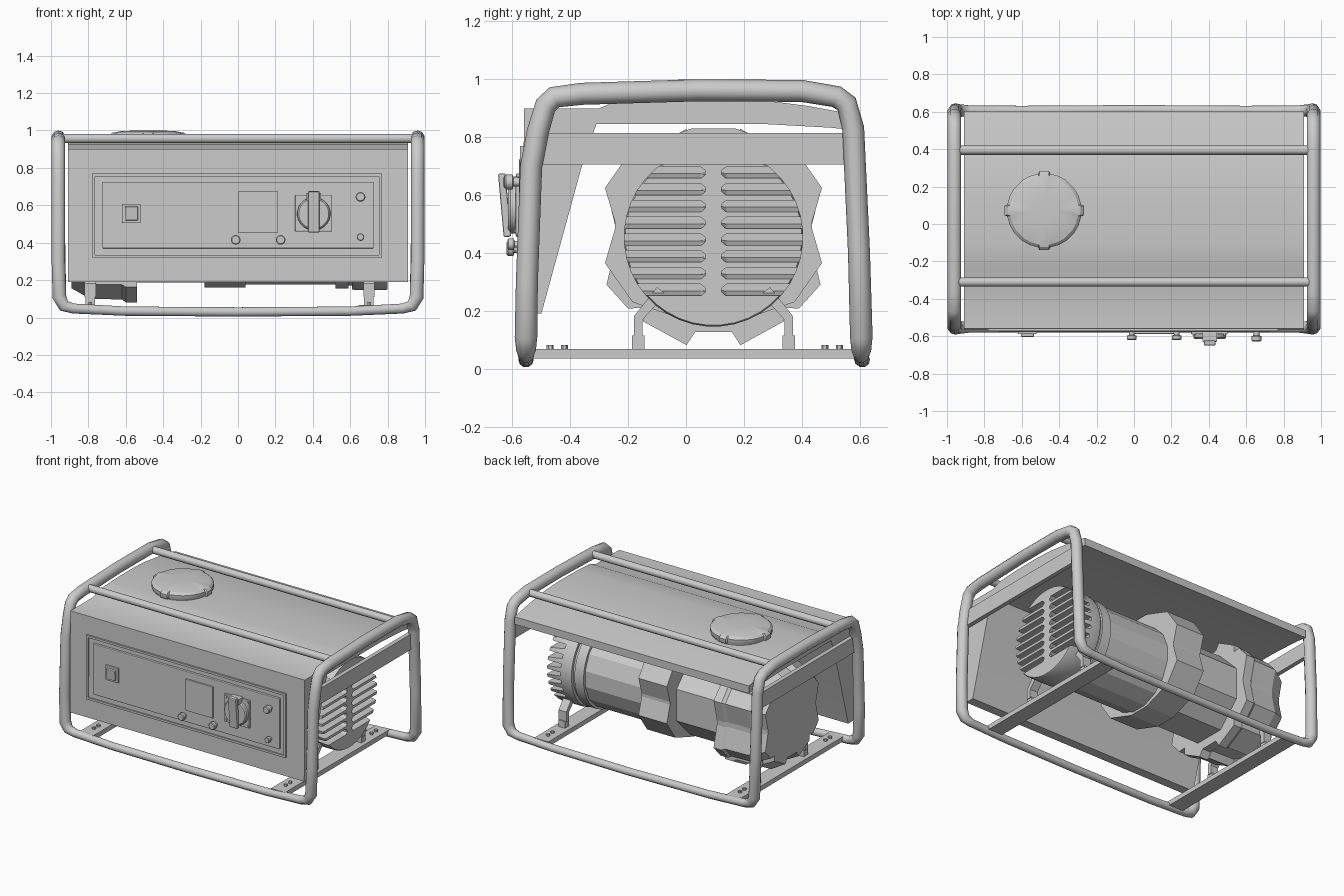
import bpy, bmesh
from math import sin, cos, pi, radians
from mathutils import Vector, Matrix

if "Cube" in bpy.data.objects:
    bpy.data.objects.remove(bpy.data.objects["Cube"])

CY, CZ = 0.095, 0.455          # engine axis


def finish(name, bm, smooth=None, bevel=0):
    bmesh.ops.recalc_face_normals(bm, faces=bm.faces)
    me = bpy.data.meshes.new(name)
    bm.to_mesh(me)
    bm.free()
    ob = bpy.data.objects.new(name, me)
    bpy.context.collection.objects.link(ob)
    bpy.ops.object.select_all(action='DESELECT')
    ob.select_set(True)
    bpy.context.view_layer.objects.active = ob
    if bevel:
        m = ob.modifiers.new("bevel", 'BEVEL')
        m.width, m.segments = bevel, 2
    if smooth:
        bpy.ops.object.shade_smooth_by_angle(angle=radians(smooth))
    return ob


def add_loft(bm, rings):
    vs = [[bm.verts.new(p) for p in r] for r in rings]
    n = len(vs[0])
    for a, b in zip(vs, vs[1:]):
        for i in range(n):
            bm.faces.new((a[i], a[(i + 1) % n], b[(i + 1) % n], b[i]))
    bm.faces.new(vs[0])
    bm.faces.new(vs[-1])


def loft(name, rings, smooth=None):
    bm = bmesh.new()
    add_loft(bm, rings)
    return finish(name, bm, smooth)


def box(name, lo, hi, bevel=0, tilt=0):
    bm = bmesh.new()
    lo, hi = Vector(lo), Vector(hi)
    m = Matrix.Translation((lo + hi) / 2) @ Matrix.Rotation(tilt, 4, 'X')
    bmesh.ops.create_cube(bm, size=1, matrix=m @ Matrix.Diagonal((*(hi - lo), 1)))
    return finish(name, bm, bevel=bevel)


def turned(name, centre, prof, axis, n=24, smooth=35):
    """Lathe: prof is (distance along axis, radius); axis is 'x', 'y' or 'z'."""
    rings = []
    for d, r in prof:
        ring = []
        for i in range(n):
            t = 2 * pi * (i + 0.5) / n
            a, b = r * cos(t), r * sin(t)
            off = {'x': (d, a, b), 'y': (a, d, b), 'z': (a, b, d)}[axis]
            ring.append(Vector(centre) + Vector(off))
        rings.append(ring)
    return loft(name, rings, smooth)


def tube(name, pts, closed=False, res=3):
    """Round tube through (x, y, z, radius) points."""
    cu = bpy.data.curves.new(name, 'CURVE')
    cu.dimensions = '3D'
    cu.bevel_depth, cu.bevel_resolution, cu.use_fill_caps = 1, res, True
    sp = cu.splines.new('POLY')
    sp.points.add(len(pts) - 1)
    for p, (x, y, z, r) in zip(sp.points, pts):
        p.co, p.radius = (x, y, z, 1), r
    sp.use_cyclic_u = closed
    ob = bpy.data.objects.new(name, cu)
    bpy.context.collection.objects.link(ob)
    bpy.ops.object.select_all(action='DESELECT')
    ob.select_set(True)
    bpy.context.view_layer.objects.active = ob
    bpy.ops.object.convert(target='MESH')
    bpy.ops.object.shade_smooth_by_angle(angle=radians(45))


# Tubular frame: one closed tube, both end hoops joined by the bottom rails
def corner(y):
    return [(0.6, y, 0.034, .026), (0.88, y, 0.048, .028),
            (0.93, y, 0.062, .034), (0.955, y, 0.11, .039)]

half = [(0, -.553, .03, .026)] + corner(-.553)
hoop = [(-.55, .3), (-.535, .7), (-.512, .82), (-.485, .91), (-.455, .938), (-.36, .95),
        (.04, .962), (.4, .96), (.52, .94), (.555, .915), (.578, .83), (.598, .4)]
half += [(.96, y, z, .038) for y, z in hoop]
half += corner(.606)[::-1] + [(0, .61, .03, .026)]
tube("tube_frame", half + [(-x, y, z, r) for x, y, z, r in half[-2:0:-1]], True)
for i, y in enumerate((-.31, .395)):
    tube(f"top_rail_{i}", [(-.94, y, .957, .025), (.94, y, .957, .025)])

# End plates, bottom cross bars with bolts
for s, side in ((-1, "left"), (1, "right")):
    box(f"{side}_end_plate", (s * .945 - .015, -.52, .705), (s * .945 + .015, .575, .815))
for x, side in ((-.79, "left"), (.7, "right")):
    box(f"{side}_cross_bar", (x - .055, -.555, .035), (x + .055, .605, .068))
    for j, y in enumerate((-.47, -.42, .48, .53)):
        turned(f"{side}_bolt_{j}", (x, y, .066), [(0, .012), (.016, .012)], 'z', 6)

# Tank cover and front wedge panel
prof = [(-.565, .19), (-.56, .9), (-.3, .9), (-.24, .925), (-.1, .934), (.1, .936), (.25, .93),
        (.42, .908), (.602, .875), (.602, .822), (.5, .833), (.28, .845), (-.31, .845), (-.36, .7),
        (-.5, .19)]
loft("tank_cover", [[(x, y, z) for y, z in prof] for x in (-.91, .91)], 25)

# Fuel cap with four grips
cap = (-.48, .072, 0)
turned("fuel_neck", cap, [(.9, .19), (.945, .19)], 'z', 32)
out = []
for k in range(4):
    for d, r in ((-9, .2), (-7, .213), (7, .213), (9, .2), (23, .2), (36, .2), (54, .2), (67, .2)):
        t = radians(90 * k + d)
        out.append((r * cos(t), r * sin(t)))
loft("fuel_cap", [[(cap[0] + s * a, cap[1] + s * b, z) for a, b in out]
                  for z, s in ((.94, .98), (.95, 1), (.972, 1), (.987, .92), (.996, .7), (1, .35))], 30)


# Engine: lobed fan housing, collar and bodies along x
def mirror4(q):
    h = q + [(-a, b) for a, b in q[::-1]]
    return h + [(a, -b) for a, b in h[::-1]]


def section(x, pts, s=1, cz=CZ):
    return [(x, CY + a * s, cz + b * s) for a, b in pts]

quarter = [(3, .335), (24, .405), (40, .385), (45, .345), (50, .38), (76, .385), (79, .335)]
gear = mirror4([(r * cos(radians(d)), r * sin(radians(d))) for d, r in quarter])
loft("fan_housing", [section(-.54, gear), section(-.6, gear), section(-.62, gear, .96),
                     section(-.79, gear, .95), section(-.89, gear, .8)])
collar = mirror4([(.34, .01), (.375, .13), (.28, .265), (.075, .335)])
loft("engine_collar", [section(-.18, collar, 1, .495), section(.04, collar, 1, .495)])
eng = (0, CY, CZ)
turned("engine_block", eng, [(-.56, .29), (-.18, .29)], 'x', 8, None)
turned("alternator_body", eng, [(.02, .285), (.54, .285)], 'x', 16, None)
turned("alternator_ring", eng, [(.52, .3), (.59, .3), (.59, .285), (.63, .285)], 'x', 32)

# Louvred alternator end cap, slots cut in two columns
grille = turned("alternator_grille", eng, [(.61, .305), (.63, .31), (.79, .31), (.8, .305)], 'x', 40)
bm = bmesh.new()
for i in range(8):
    z = .272 + i * .058
    for s in (-1, 1):
        rings = []
        for d, k in ((.027, .3), (.045, 1), (.4, 1)):
            rings.append([(x, CY + s * d, z + k * h) for x, h in
                          ((.83, -.024), (.83, .02), (.69, .02), (.69, -.004))])
        add_loft(bm, rings)
cutter = finish("slot_cutter", bm)
cutter.hide_render = True
mod = grille.modifiers.new("slots", 'BOOLEAN')
mod.operation, mod.solver, mod.object = 'DIFFERENCE', 'EXACT', cutter
bpy.context.view_layer.objects.active = grille
bpy.ops.object.modifier_apply(modifier="slots")
bpy.data.objects.remove(cutter)

# Engine mounts: rubber foot, bent bracket, bolt
for x, side in ((-.79, "left"), (.7, "right")):
    for s in (-1, 1):
        y = CY + s * .26
        n = f"{side}_{'front' if s < 0 else 'back'}"
        box(n + "_mount_foot", (x - .025, y - .022, .065), (x + .025, y + .022, .115))
        path = [(y, .11), (y, .175), (y - s * .08, .27)]
        w = .015
        loft(n + "_mount_bracket", [[(x + a * .03, py + b * w, pz + b * s * k) for a, b in
                                     ((-1, -1), (1, -1), (1, 1), (-1, 1))]
                                    for (py, pz), k in zip(path, (0, .006, .012))])

# Control panel: border frame and raised inner plate
F = -.562
for n, lo, hi in (("top", (-.78, .755), (.77, .77)), ("bottom", (-.78, .32), (.77, .335)),
                  ("left", (-.78, .32), (-.765, .77)), ("right", (.755, .32), (.77, .77))):
    box(f"panel_border_{n}", (lo[0], -.573, lo[1]), (hi[0], -.55, hi[1]))
box("control_panel", (-.725, -.577, .37), (.725, -.55, .725), .004)

# Switch, display and knobs
P = -.577
box("switch_frame", (-.62, P - .012, .505), (-.52, P + .01, .608), .003)
box("switch_rocker", (-.605, P - .024, .52), (-.535, P, .593), .004, .08)
box("display", (0, P - .01, .455), (.215, P + .01, .675), .002)
for i, (x, z, r, d) in enumerate(((-.012, .415, .026, .043), (.228, .415, .026, .043),
                                  (.655, .645, .026, .05), (.655, .43, .02, .04))):
    turned(f"knob_{i}", (x, P, z), [(0.01, r * .6), (-d * .4, r * .6), (-d * .45, r),
                                    (-d * .9, r), (-d, r * .8)], 'y', 16)

# Power socket with hinged lid
box("socket_plate", (.305, P - .012, .46), (.5, P + .01, .655), .004)
turned("socket_body", (.405, P, .555), [(0, .09), (-.03, .088), (-.038, .08)], 'y')
box("socket_lid", (.374, -.64, .455), (.436, -.614, .675), .006, .09)
box("socket_hinge", (.365, -.63, .625), (.445, P, .665), .004)
for i, (x, z) in enumerate(((.32, .475), (.485, .475), (.32, .64), (.485, .64))):
    turned(f"socket_screw_{i}", (x, P, z), [(0, .009), (-.018, .009)], 'y', 8)
